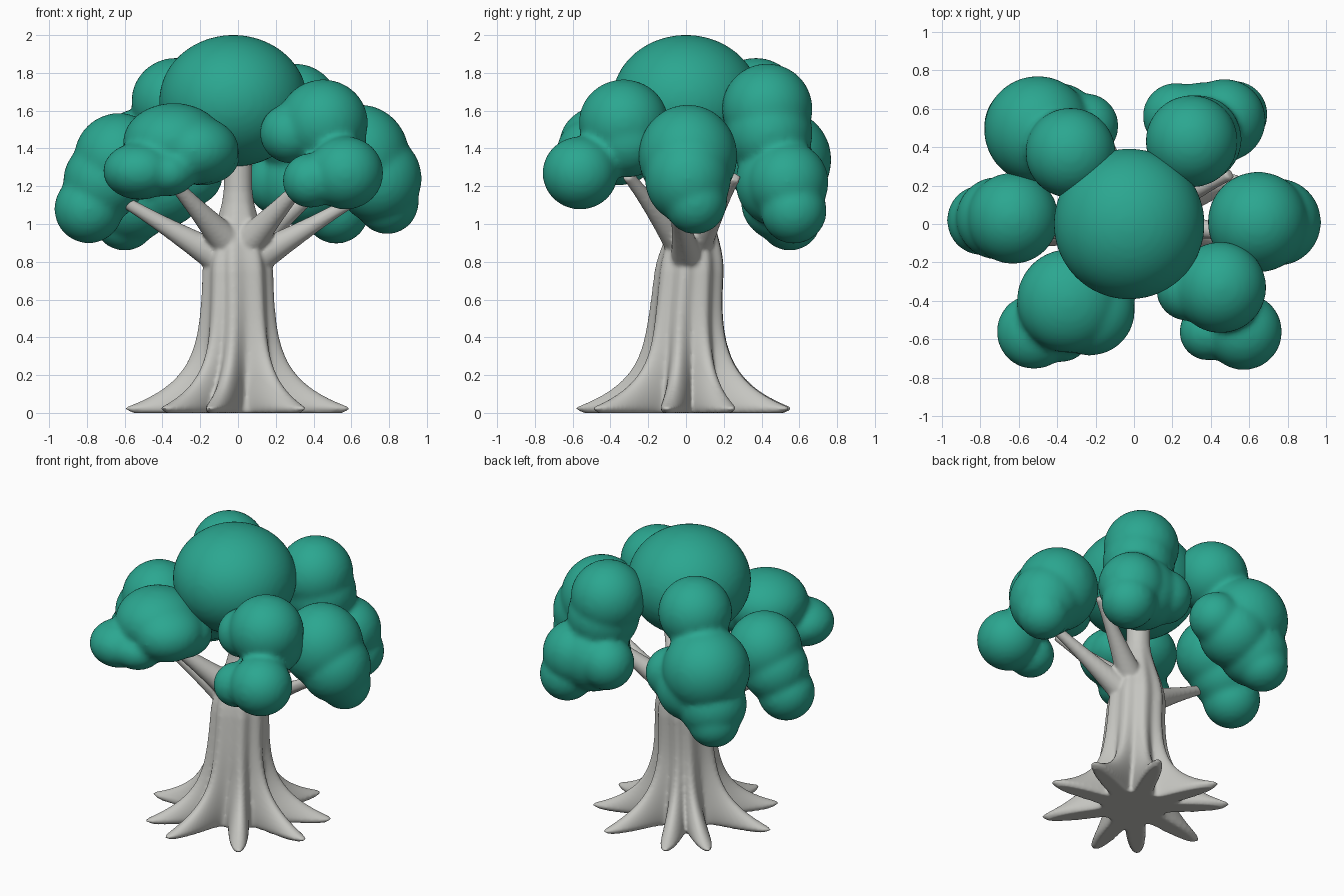
import bpy, bmesh, math
from mathutils import Vector, Matrix

cube = bpy.data.objects.get("Cube")
if cube:
    bpy.data.objects.remove(cube)


def make_material(name, rgb):
    mat = bpy.data.materials.new(name)
    mat.use_nodes = True
    mat.diffuse_color = (*rgb, 1)
    mat.node_tree.nodes["Principled BSDF"].inputs["Base Color"].default_value = (*rgb, 1)
    return mat


bark = make_material("pale grey bark", (0.56, 0.56, 0.53))
leaf = make_material("teal green leaves", (0.024, 0.385, 0.28))


def finish(bm, name, mat, voxel, smooth):
    """Turn a bmesh of overlapping solids into one softly blended object."""
    bmesh.ops.recalc_face_normals(bm, faces=bm.faces[:])
    mesh = bpy.data.meshes.new(name)
    bm.to_mesh(mesh)
    bm.free()
    mesh.materials.append(mat)
    obj = bpy.data.objects.new(name, mesh)
    bpy.context.collection.objects.link(obj)
    remesh = obj.modifiers.new("Blend", 'REMESH')
    remesh.mode = 'VOXEL'
    remesh.voxel_size = voxel
    remesh.use_smooth_shade = True
    soften = obj.modifiers.new("Soften", 'SMOOTH')
    soften.factor = 0.5
    soften.iterations = smooth


def loft(bm, rings):
    """Skin closed rings of points and cap both ends."""
    loops = [[bm.verts.new(p) for p in ring] for ring in rings]
    for a, b in zip(loops, loops[1:]):
        for i in range(len(a)):
            bm.faces.new((a[i - 1], a[i], b[i], b[i - 1]))
    bm.faces.new(loops[0][::-1])
    bm.faces.new(loops[-1])


def smoothstep(low, high, value):
    t = min(max((value - low) / (high - low), 0), 1)
    return t * t * (3 - 2 * t)


# Trunk: a round core with lobes that flare into pointed roots
ROOTS = [math.radians(a) for a in (24, 65, 112, 139, 188, 228, 255, 305, 350)]


def trunk_ring(z, sides=216):
    taper = 1 - smoothstep(0.74, 1.2, z)
    core = 0.075 + taper * (0.088 + 0.045 * math.exp(-z / 0.3))
    reach = 0.02 * taper + 0.39 * math.exp(-max(z - 0.025, 0) / 0.14)
    reach -= 0.05 * (1 - smoothstep(0, 0.025, z))
    width = 0.24 - 0.08 * math.exp(-z / 0.08)
    shift = 0.04 * smoothstep(0.4, 1.1, z)
    ring = []
    for i in range(sides):
        a = math.tau * i / sides
        lobe = 0
        for k, root in enumerate(ROOTS):
            d = math.remainder(a - root - 0.12 * math.sin(3 * z) * math.cos(k), math.tau)
            lobe = max(lobe, math.exp(-(d / width) ** 2))
        r = core + reach * lobe
        ring.append((r * math.cos(a), r * math.sin(a) + shift, z))
    return ring


def branch(bm, x, y, start, end, steps=12, sides=16):
    """A straight tapering limb that starts inside the trunk."""
    rings = []
    base = Vector((0, 0.02, start))
    tip = Vector((x, y, end))
    aim = (tip - base).to_track_quat('Z', 'Y')
    for i in range(steps + 1):
        t = i / steps
        r = 0.032 + 0.075 * (1 - t) ** 1.6
        rings.append([base.lerp(tip, t) + aim @ Vector((r * math.cos(math.tau * k / sides),
                                                        r * math.sin(math.tau * k / sides), 0))
                      for k in range(sides)])
    loft(bm, rings)


bm = bmesh.new()
levels = 36
loft(bm, [trunk_ring(1.45 * (i / levels) ** 1.8) for i in range(levels + 1)])
for side in (-1, 1):
    branch(bm, side * 0.62, -0.06, 0.76, 1.13)
    branch(bm, side * 0.38, -0.31, 0.84, 1.26)
branch(bm, 0.5, 0.26, 0.84, 1.25)
finish(bm, "trunk_and_branches", bark, 0.011, 5)


# Leaf clusters: each lump is a centre and a radius, with one height ratio per cluster
def leaves(name, height, *lumps):
    bm = bmesh.new()
    for x, y, z, r in lumps:
        place = Matrix.Translation((x, y, z)) @ Matrix.Diagonal((r, r, r * height, 1))
        bmesh.ops.create_icosphere(bm, subdivisions=4, radius=1, matrix=place)
    finish(bm, name, leaf, 0.018, 10)


leaves("crown_leaves", 0.89, (-0.025, 0, 1.652, 0.393))
leaves("front_right_leaves", 0.78,
       (-0.34, -0.4, 1.43, 0.27), (-0.23, -0.45, 1.39, 0.235), (-0.19, -0.36, 1.36, 0.2),
       (-0.52, -0.56, 1.28, 0.195), (-0.38, -0.56, 1.27, 0.16))
leaves("front_left_leaves", 0.97,
       (0.45, -0.33, 1.535, 0.238), (0.28, -0.34, 1.48, 0.165), (0.48, -0.31, 1.44, 0.2),
       (0.57, -0.56, 1.27, 0.2), (0.385, -0.56, 1.23, 0.15))
leaves("left_leaves", 1.04,
       (0.645, 0.01, 1.36, 0.262), (0.745, 0.01, 1.24, 0.228), (0.79, 0.05, 1.12, 0.168))
leaves("right_leaves", 1,
       (-0.63, 0.03, 1.35, 0.238), (-0.71, 0.03, 1.23, 0.215), (-0.79, 0.02, 1.08, 0.183))
leaves("back_left_leaves", 1,
       (0.3, 0.43, 1.61, 0.24), (0.33, 0.44, 1.48, 0.23), (0.47, 0.54, 1.22, 0.215),
       (0.36, 0.5, 1.22, 0.238), (0.22, 0.56, 1.22, 0.175), (0.52, 0.57, 1.07, 0.175))
leaves("back_right_leaves", 0.98,
       (-0.33, 0.37, 1.65, 0.235), (-0.5, 0.49, 1.34, 0.28), (-0.56, 0.51, 1.12, 0.22),
       (-0.6, 0.55, 1.02, 0.165), (-0.25, 0.51, 1.26, 0.17), (-0.4, 0.51, 1.2, 0.225))
